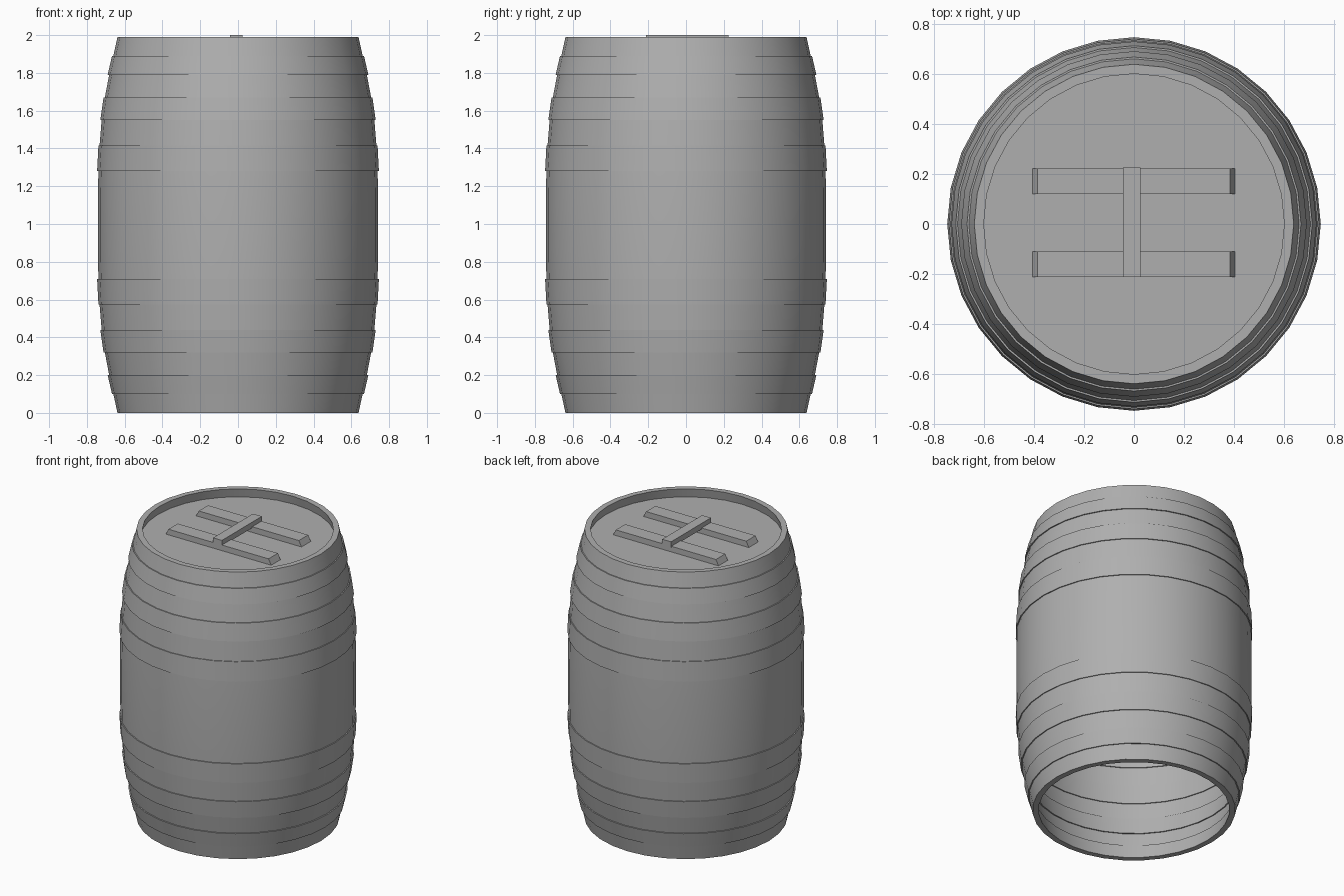
import bpy, bmesh, math

if "Cube" in bpy.data.objects:
    bpy.data.objects.remove(bpy.data.objects["Cube"])

SIDES = 32
TOP = 1.99
WALL = 0.038
LID_Z = 1.929

# Dark grey shared by all parts
grey = bpy.data.materials.new("dark_grey")
grey.diffuse_color = (0.43, 0.43, 0.43, 1)
grey.use_nodes = True
grey.node_tree.nodes["Principled BSDF"].inputs["Base Color"].default_value = grey.diffuse_color


def make_object(name, bm, smooth=False):
    bmesh.ops.recalc_face_normals(bm, faces=bm.faces)
    mesh = bpy.data.meshes.new(name)
    bm.to_mesh(mesh)
    bm.free()
    mesh.materials.append(grey)
    obj = bpy.data.objects.new(name, mesh)
    bpy.context.collection.objects.link(obj)
    if smooth:
        bpy.ops.object.select_all(action='DESELECT')
        obj.select_set(True)
        bpy.context.view_layer.objects.active = obj
        bpy.ops.object.shade_smooth_by_angle(angle=math.radians(30))
    return obj


def revolve_closed(name, profile):
    """Turn a closed (radius, z) outline around the z axis."""
    bm = bmesh.new()
    rings = []
    for r, z in profile:
        rings.append([bm.verts.new((r * math.cos(a), r * math.sin(a), z))
                      for a in (2 * math.pi * i / SIDES for i in range(SIDES))])
    for k, ring in enumerate(rings):
        nxt = rings[(k + 1) % len(rings)]
        for i in range(SIDES):
            j = (i + 1) % SIDES
            bm.faces.new((ring[i], ring[j], nxt[j], nxt[i]))
    return make_object(name, bm, smooth=True)


def plank(name, x0, x1, y0, y1, z0, z1, slope=0.0):
    """Box whose top is shortened at both x ends by slope."""
    bm = bmesh.new()
    bmesh.ops.create_cube(bm, size=1)
    for v in bm.verts:
        top = v.co.z > 0
        s = slope if top else 0
        v.co = (x1 - s if v.co.x > 0 else x0 + s,
                y1 if v.co.y > 0 else y0,
                z1 if top else z0)
    return make_object(name, bm)


# Barrel wall: lower half outline with three stepped hoops, mirrored to the upper half
lower = [(0.638, 0.0), (0.660, 0.10),
         (0.667, 0.10), (0.690, 0.20),
         (0.682, 0.20), (0.705, 0.32),
         (0.712, 0.32), (0.729, 0.44),
         (0.722, 0.44), (0.733, 0.575),
         (0.739, 0.575), (0.746, 0.71),
         (0.739, 0.71), (0.742, 0.85)]
outer = lower + [(r, TOP - z) for r, z in reversed(lower)]
inner = [(r - WALL, z) for r, z in reversed(outer)]
revolve_closed("barrel_wall", outer + inner)

# Recessed lid
bm = bmesh.new()
bmesh.ops.create_circle(bm, cap_ends=True, segments=SIDES, radius=0.615)
bmesh.ops.translate(bm, verts=bm.verts, vec=(0, 0, LID_Z))
make_object("lid", bm)

# Lid battens and the cross bar on top of them
for name, y0, y1 in (("front_batten", -0.212, -0.11), ("back_batten", 0.12, 0.222)):
    plank(name, -0.405, 0.403, y0, y1, LID_Z, 1.968, slope=0.02)
plank("cross_bar", -0.043, 0.025, -0.212, 0.225, 1.96, 2.0)
